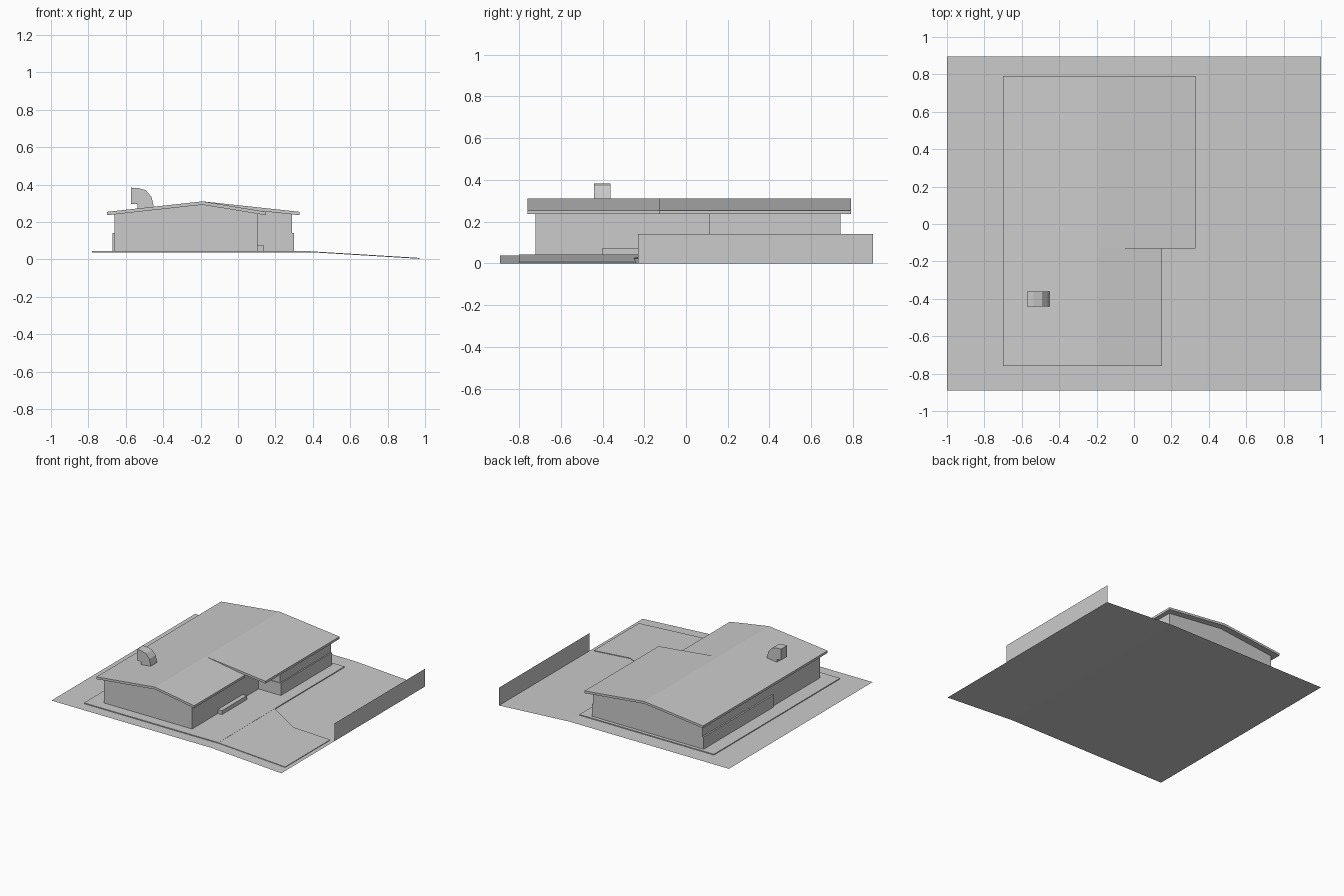
import bpy
import bmesh

if "Cube" in bpy.data.objects:
    bpy.data.objects.remove(bpy.data.objects["Cube"], do_unlink=True)

grey = bpy.data.materials.new("plain_grey")
grey.use_nodes = True
GREY = (0.6, 0.6, 0.6, 1)
grey.diffuse_color = GREY
grey.node_tree.nodes["Principled BSDF"].inputs["Base Color"].default_value = GREY


def finish(name, bm):
    bmesh.ops.recalc_face_normals(bm, faces=bm.faces)
    mesh = bpy.data.meshes.new(name)
    bm.to_mesh(mesh)
    bm.free()
    mesh.materials.append(grey)
    obj = bpy.data.objects.new(name, mesh)
    bpy.context.collection.objects.link(obj)
    return obj


def extrude(name, points, offset):
    """Closed solid swept from a flat outline."""
    bm = bmesh.new()
    face = bm.faces.new([bm.verts.new(p) for p in points])
    if offset:
        side = bmesh.ops.extrude_face_region(bm, geom=[face], use_keep_orig=True)
        moved = [g for g in side["geom"] if isinstance(g, bmesh.types.BMVert)]
        bmesh.ops.translate(bm, verts=moved, vec=offset)
    return finish(name, bm)


def prism(name, profile, y0, y1):
    """Outline in x and z, swept from front to back."""
    return extrude(name, [(x, y0, z) for x, z in profile], (0, y1 - y0, 0))


def box(name, x0, x1, y0, y1, z0, z1):
    return prism(name, [(x0, z0), (x1, z0), (x1, z1), (x0, z1)], y0, y1)


LAND, FLOOR, SILL = 0.037, 0.044, 0.14
RIDGE_X, RIDGE_Z, EAVE_Z, THICK = -0.19, 0.31, 0.254, 0.018
EDGE = 0.39       # where the land begins to fall away
FRONT, BACK = -0.89, 0.895

# Land: a level sheet that slopes down to the right
bm = bmesh.new()
rows = [[bm.verts.new((x, y, z)) for y in (FRONT, BACK)]
        for x, z in ((-1, LAND), (EDGE, LAND), (1, 0))]
for a, b in zip(rows, rows[1:]):
    bm.faces.new((a[0], b[0], b[1], a[1]))
finish("land", bm)

# Paved base and the drive that follows the slope
box("paved_base", -0.78, EDGE, -0.80, 0.767, LAND, FLOOR)


def slope(x):
    return 0.006 + LAND * (1 - x) / (1 - EDGE)


drive = [(EDGE, -0.8), (0.97, -0.8), (0.97, -0.24), (0.66, -0.25), (EDGE, -0.1)]
extrude("drive", [(x, y, slope(x)) for x, y in drive], (0, 0, -0.005))

# Boundary wall: a single sheet along the right edge
extrude("boundary_wall", [(1, -0.23, 0), (1, BACK, 0), (1, BACK, SILL), (1, -0.23, SILL)], None)


# Roofs and the gabled walls below them
def roof_height(x, right):
    end = -0.70 if x < RIDGE_X else right
    return RIDGE_Z - (RIDGE_Z - EAVE_Z) * (x - RIDGE_X) / (end - RIDGE_X)


def section(name, wall_right, eave_right, wall_y, roof_y):
    top = [(-0.70, EAVE_Z), (RIDGE_X, RIDGE_Z), (eave_right, EAVE_Z)]
    under = [(x, z - THICK) for x, z in reversed(top)]
    prism(name + "_roof", top + under, *roof_y)
    left = -0.66
    walls = [(left, FLOOR), (wall_right, FLOOR)]
    walls += [(x, roof_height(x, eave_right) - THICK) for x in (wall_right, RIDGE_X, left)]
    prism(name + "_walls", walls, *wall_y)


section("front", 0.105, 0.15, (-0.72, 0.11), (-0.76, -0.13))
section("rear", 0.29, 0.33, (0.11, 0.74), (-0.13, 0.79))

# Projecting lower walls on both sides
box("left_lower_wall", -0.672, -0.66, -0.13, 0.74, FLOOR, SILL)
box("right_lower_wall", 0.29, 0.30, 0.105, 0.74, FLOOR, SILL)
box("porch_lower_wall", 0.105, 0.29, 0.105, 0.11, FLOOR, SILL)

# Low planter beside the entrance
box("planter", 0.105, 0.14, -0.40, -0.09, FLOOR, 0.075)

# Curved chimney hood
prism("chimney_hood", [(-0.572, 0.295), (-0.537, 0.295), (-0.537, 0.25), (-0.452, 0.25),
                       (-0.452, 0.29), (-0.463, 0.335), (-0.493, 0.37), (-0.537, 0.382),
                       (-0.572, 0.383)], -0.44, -0.362)
